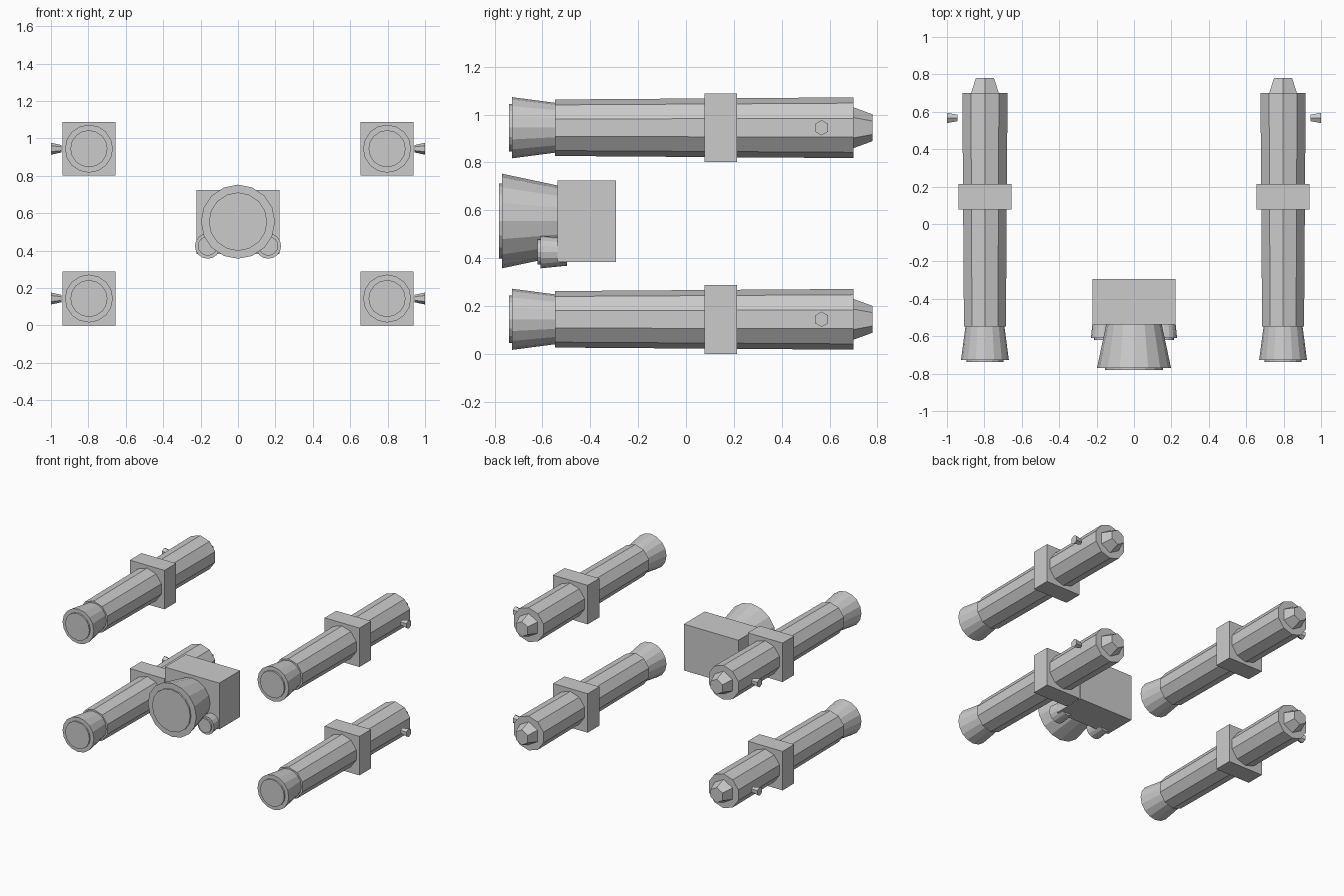
import bpy
import bmesh
from math import sin, cos, tau

cube = bpy.data.objects.get("Cube")
if cube:
    bpy.data.objects.remove(cube, do_unlink=True)

grey = bpy.data.materials.new("plain_grey")
grey.use_nodes = True
grey.diffuse_color = (0.6, 0.6, 0.6, 1)
grey.node_tree.nodes["Principled BSDF"].inputs["Base Color"].default_value = (0.6, 0.6, 0.6, 1)


def finish(name, bm):
    bmesh.ops.recalc_face_normals(bm, faces=bm.faces)
    mesh = bpy.data.meshes.new(name)
    bm.to_mesh(mesh)
    bm.free()
    mesh.materials.append(grey)
    bpy.context.collection.objects.link(bpy.data.objects.new(name, mesh))


def box(name, centre, size):
    bm = bmesh.new()
    bmesh.ops.create_cube(bm, size=1)
    for v in bm.verts:
        v.co = [c + s * p for c, s, p in zip(centre, size, v.co)]
    finish(name, bm)


def lathe(name, centre, profile, sides, axis="y"):
    """Flat-sided capped solid; profile lists (offset along axis, radius)."""
    bm = bmesh.new()
    cx, cy, cz = centre
    rings = []
    for d, r in profile:
        ring = []
        for i in range(sides):
            a = tau * i / sides
            u, w = r * sin(a), r * cos(a)
            co = (cx + u, cy + d, cz + w) if axis == "y" else (cx + d, cy + u, cz + w)
            ring.append(bm.verts.new(co))
        rings.append(ring)
    for low, high in zip(rings, rings[1:]):
        for i in range(sides):
            j = (i + 1) % sides
            bm.faces.new((low[i], low[j], high[j], high[i]))
    bm.faces.new(rings[0])
    bm.faces.new(rings[-1])
    finish(name, bm)


def nozzle(name, centre, length, mouth, throat, plate):
    """Flared bell with a thin raised plate in its mouth."""
    lathe(name + "_bell", centre, [(0, mouth), (length, throat)], 16)
    lathe(name + "_plate", centre, [(-0.011, plate), (0.02, plate)], 16)


# Four engine pods
for side, s in (("left", 1), ("right", -1)):
    for level, z in (("lower", 0.144), ("upper", 0.945)):
        tag = f"{side}_{level}"
        x = s * 0.797
        lathe(tag + "_pod_tube", (x, 0, z), [(-0.547, 0.118), (0.70, 0.127)], 10)
        nozzle(tag + "_pod", (x, -0.728, z), 0.19, 0.128, 0.103, 0.099)
        lathe(tag + "_tail_cone", (x, 0, z), [(0.69, 0.089), (0.78, 0.056)], 6)
        box(tag + "_collar", (x, 0.145, z), (0.284, 0.136, 0.288))
        lathe(tag + "_side_nub", (s * 0.945, 0.567, z),
              [(0, 0.02), (s * 0.055, 0.032)], 6, axis="x")

# Central engine block with one main and two small nozzles
box("engine_block", (0, -0.415, 0.554), (0.446, 0.244, 0.342))
nozzle("main_engine", (0, -0.77, 0.555), 0.24, 0.198, 0.147, 0.156)
for side, s in (("left", 1), ("right", -1)):
    nozzle(side + "_small_engine", (s * 0.162, -0.609, 0.425), 0.111, 0.068, 0.057, 0.052)
